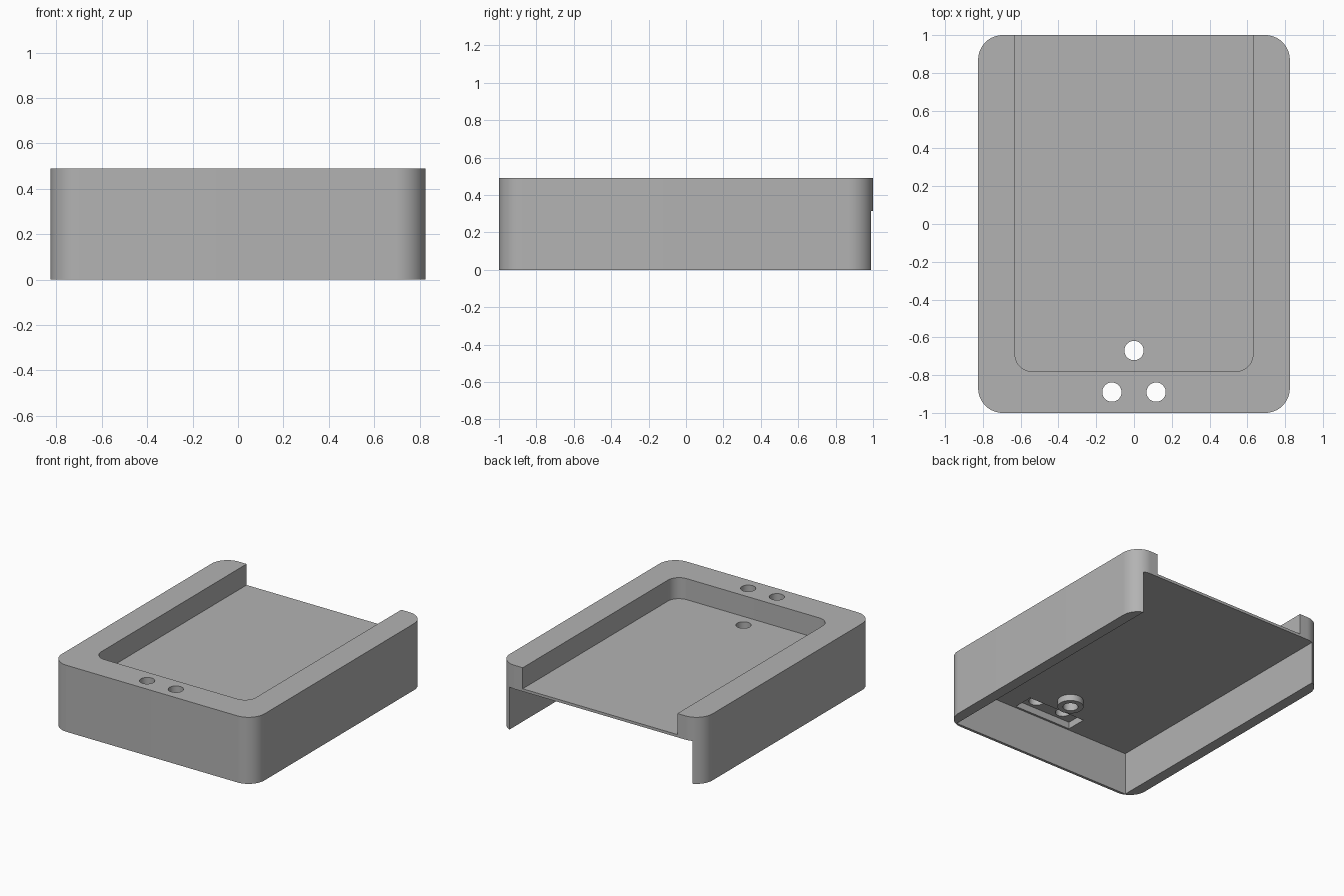
import bpy
import bmesh
from math import cos, sin, pi, radians

if "Cube" in bpy.data.objects:
    bpy.data.objects.remove(bpy.data.objects["Cube"], do_unlink=True)

HEIGHT = 0.49
POCKET_FLOOR = 0.335
CEILING = 0.315
BEYOND = 1.2

grey = bpy.data.materials.new("plain grey")
grey.use_nodes = True
colour = (0.45, 0.45, 0.45, 1)
grey.diffuse_color = colour
grey.node_tree.nodes["Principled BSDF"].inputs["Base Color"].default_value = colour


def prism(name, outline, z0, z1):
    """Extrude a counter-clockwise outline from z0 to z1."""
    bm = bmesh.new()
    face = bm.faces.new([bm.verts.new((x, y, z0)) for x, y in outline])
    top = bmesh.ops.extrude_face_region(bm, geom=[face])["geom"]
    verts = [v for v in top if isinstance(v, bmesh.types.BMVert)]
    bmesh.ops.translate(bm, vec=(0, 0, z1 - z0), verts=verts)
    bmesh.ops.recalc_face_normals(bm, faces=bm.faces)
    mesh = bpy.data.meshes.new(name)
    bm.to_mesh(mesh)
    bm.free()
    mesh.materials.append(grey)
    ob = bpy.data.objects.new(name, mesh)
    bpy.context.collection.objects.link(ob)
    return ob


def rectangle(half_x, y0, y1, radius=0.0, steps=16):
    """Rectangle outline, centred on x, with optional rounded corners."""
    if not radius:
        return [(-half_x, y0), (half_x, y0), (half_x, y1), (-half_x, y1)]
    points = []
    hx, lo, hi = half_x - radius, y0 + radius, y1 - radius
    for i, (cx, cy) in enumerate([(hx, hi), (-hx, hi), (-hx, lo), (hx, lo)]):
        for s in range(steps + 1):
            a = (i + s / steps) * pi / 2
            points.append((cx + radius * cos(a), cy + radius * sin(a)))
    return points


def circle(x, y, radius, steps=48):
    return [(x + radius * cos(2 * pi * i / steps),
             y + radius * sin(2 * pi * i / steps)) for i in range(steps)]


def combine(body, tool, operation):
    """Apply a boolean and discard the tool."""
    tool.hide_render = True
    mod = body.modifiers.new(tool.name, "BOOLEAN")
    mod.operation, mod.solver, mod.object = operation, "EXACT", tool
    bpy.context.view_layer.objects.active = body
    bpy.ops.object.modifier_apply(modifier=mod.name)
    bpy.data.objects.remove(tool, do_unlink=True)


# Rounded shell, hollow below and open at the back
body = prism("tray_body", rectangle(0.825, -1, 1, 0.13), 0, HEIGHT)
combine(body, prism("lower_cavity", rectangle(0.745, -0.98, BEYOND), -0.1, CEILING),
        "DIFFERENCE")

# Upper pocket, also open at the back
combine(body, prism("upper_pocket", rectangle(0.63, -0.78, BEYOND, 0.09),
                    POCKET_FLOOR, 0.6), "DIFFERENCE")

# Slot under the front rim
combine(body, prism("rim_slot", rectangle(0.235, -0.965, -0.815), 0.2, 0.365),
        "DIFFERENCE")

# Collar under the pocket floor
combine(body, prism("hole_collar", circle(0, -0.67, 0.088), 0.268, 0.325), "UNION")

# Through holes
for x, y in [(0, -0.67), (-0.117, -0.89), (0.117, -0.89)]:
    combine(body, prism("hole", circle(x, y, 0.051), 0.1, 0.6), "DIFFERENCE")

# Smooth rounded corners, sharp edges kept
bpy.ops.object.select_all(action="DESELECT")
body.select_set(True)
bpy.context.view_layer.objects.active = body
bpy.ops.object.shade_smooth_by_angle(angle=radians(30))
